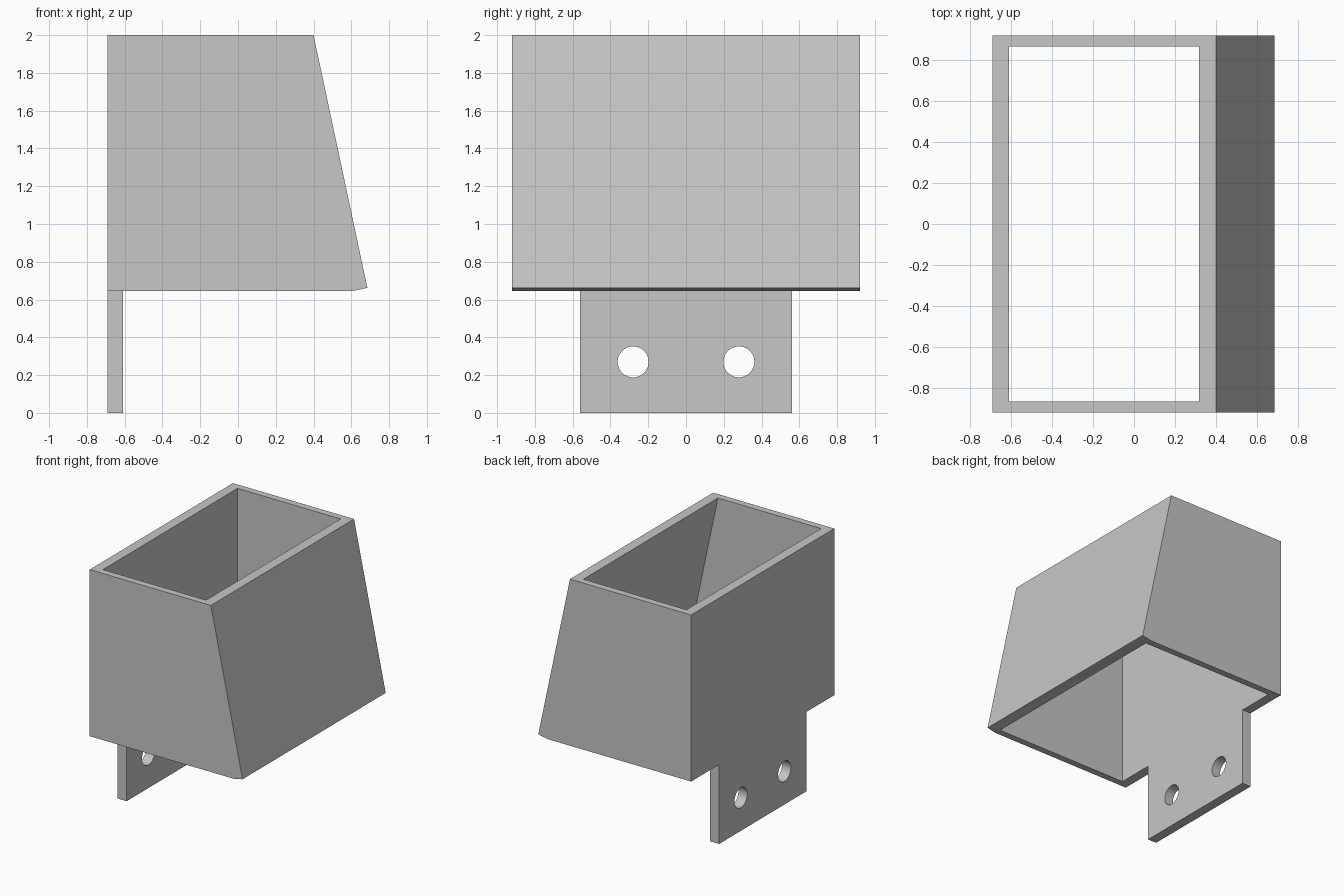
import bpy
import bmesh
import math

if "Cube" in bpy.data.objects:
    bpy.data.objects.remove(bpy.data.objects["Cube"], do_unlink=True)

BACK, WALL = -0.69, 0.08
BASE, TOP = 0.645, 2.0
HALF_WIDTH = 0.92
SLOPE = (0.685 - 0.40) / (TOP - 0.662)

grey = bpy.data.materials.new("plain grey")
grey.use_nodes = True
colour = (0.57, 0.57, 0.57, 1)
grey.diffuse_color = colour
grey.node_tree.nodes["Principled BSDF"].inputs["Base Color"].default_value = colour


def prism(name, profile, half):
    """Extrude an xz profile along y, from -half to half."""
    bm = bmesh.new()
    face = bm.faces.new([bm.verts.new((x, -half, z)) for x, z in profile])
    moved = bmesh.ops.extrude_face_region(bm, geom=[face])["geom"]
    verts = [v for v in moved if isinstance(v, bmesh.types.BMVert)]
    bmesh.ops.translate(bm, verts=verts, vec=(0, 2 * half, 0))
    bmesh.ops.recalc_face_normals(bm, faces=bm.faces)
    mesh = bpy.data.meshes.new(name)
    bm.to_mesh(mesh)
    bm.free()
    mesh.materials.append(grey)
    obj = bpy.data.objects.new(name, mesh)
    bpy.context.collection.objects.link(obj)
    return obj


def combine(target, tool, operation):
    """Apply a boolean and remove the tool object."""
    mod = target.modifiers.new("combine", 'BOOLEAN')
    mod.operation = operation
    mod.solver = 'EXACT'
    mod.object = tool
    bpy.context.view_layer.objects.active = target
    bpy.ops.object.modifier_apply(modifier=mod.name)
    bpy.data.objects.remove(tool, do_unlink=True)


# Box with a sloping wall and a squared-off lower lip
box = prism("sloped_box_with_tab", [
    (BACK, BASE), (0.605, BASE), (0.685, 0.662), (0.40, TOP), (BACK, TOP)], HALF_WIDTH)

# Mounting tab continuing the upright wall downwards
tab = prism("mounting_tab", [
    (BACK, 0), (BACK + WALL, 0), (BACK + WALL, BASE + 0.1), (BACK, BASE + 0.1)], 0.56)
combine(box, tab, 'UNION')

# Opening right through the box, parallel to its outer walls
low, high = BASE - 0.2, TOP + 0.2
inner_x = lambda z: 0.318 + (TOP - z) * SLOPE
opening = prism("opening_cutter", [
    (BACK + WALL, low), (inner_x(low), low), (inner_x(high), high), (BACK + WALL, high)], 0.865)
combine(box, opening, 'DIFFERENCE')

# Two screw holes in the tab
for side in (-1, 1):
    bpy.ops.mesh.primitive_cylinder_add(
        vertices=48, radius=0.082, depth=0.4,
        location=(BACK + WALL / 2, side * 0.28, 0.27), rotation=(0, math.pi / 2, 0))
    hole = bpy.context.object
    hole.name = "screw_hole_cutter"
    hole.data.materials.append(grey)
    combine(box, hole, 'DIFFERENCE')

# Merge flush faces, then smooth only the round holes
bm = bmesh.new()
bm.from_mesh(box.data)
bmesh.ops.remove_doubles(bm, verts=bm.verts, dist=0.0005)
bmesh.ops.dissolve_limit(bm, angle_limit=math.radians(1), verts=bm.verts, edges=bm.edges)
bm.to_mesh(box.data)
bm.free()
bpy.ops.object.select_all(action='DESELECT')
box.select_set(True)
bpy.context.view_layer.objects.active = box
bpy.ops.object.shade_smooth_by_angle(angle=math.radians(12))
